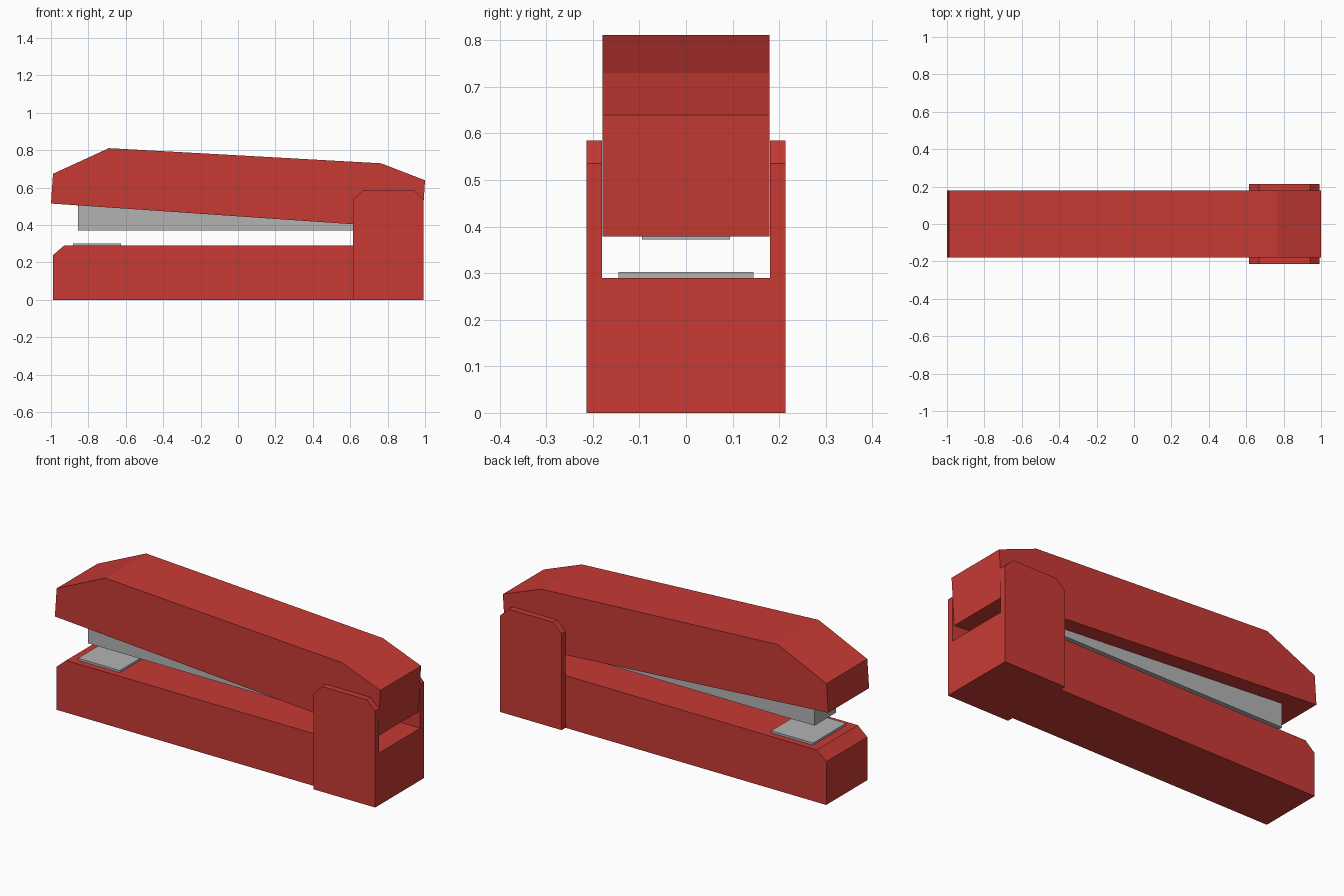
import bpy
import bmesh

cube = bpy.data.objects.get("Cube")
if cube:
    bpy.data.objects.remove(cube, do_unlink=True)


def make_material(name, color):
    mat = bpy.data.materials.new(name)
    mat.use_nodes = True
    mat.diffuse_color = color
    mat.node_tree.nodes["Principled BSDF"].inputs["Base Color"].default_value = color
    return mat


red = make_material("red", (0.58, 0.042, 0.035, 1))
grey = make_material("steel grey", (0.45, 0.45, 0.45, 1))


def extrude_profile(name, profile, y0, y1, mat):
    """Extrude a side profile of (x, z) points from y0 to y1."""
    bm = bmesh.new()
    face = bm.faces.new([bm.verts.new((x, y0, z)) for x, z in profile])
    geom = bmesh.ops.extrude_face_region(bm, geom=[face])["geom"]
    moved = [v for v in geom if isinstance(v, bmesh.types.BMVert)]
    bmesh.ops.translate(bm, verts=moved, vec=(0, y1 - y0, 0))
    bmesh.ops.recalc_face_normals(bm, faces=bm.faces)
    mesh = bpy.data.meshes.new(name)
    bm.to_mesh(mesh)
    bm.free()
    mesh.materials.append(mat)
    obj = bpy.data.objects.new(name, mesh)
    bpy.context.collection.objects.link(obj)
    return obj


def rectangle(x0, x1, z0, z1):
    return [(x0, z0), (x1, z0), (x1, z1), (x0, z1)]


HALF = 0.18      # half width of the body
OUTER = 0.214    # half width across the hinge cheeks
DECK = 0.29      # top of the base
BACK = 0.993     # rear face of base and cheeks

# Base with chamfered nose
extrude_profile("base", [(-0.988, 0), (BACK, 0), (BACK, DECK),
                         (-0.93, DECK), (-0.988, 0.24)], -HALF, HALF, red)

# Hinge cheeks on both sides
cheek = [(0.615, 0), (BACK, 0), (BACK, 0.535), (0.94, 0.585),
         (0.667, 0.585), (0.615, 0.535)]
for side, name in ((-1, "right_cheek"), (1, "left_cheek")):
    extrude_profile(name, cheek, side * HALF, side * OUTER, red)

# Tilted upper arm
extrude_profile("upper_arm", [(-1, 0.515), (0.983, 0.379), (1, 0.639),
                              (0.765, 0.73), (-0.69, 0.811), (-0.989, 0.674)],
                -HALF + 0.001, HALF - 0.001, red)

# Staple magazine and anvil plate
extrude_profile("magazine", rectangle(-0.855, 0.8, 0.372, 0.52), -0.094, 0.094, grey)
extrude_profile("anvil_plate", rectangle(-0.882, -0.625, DECK, 0.302), -0.145, 0.145, grey)
